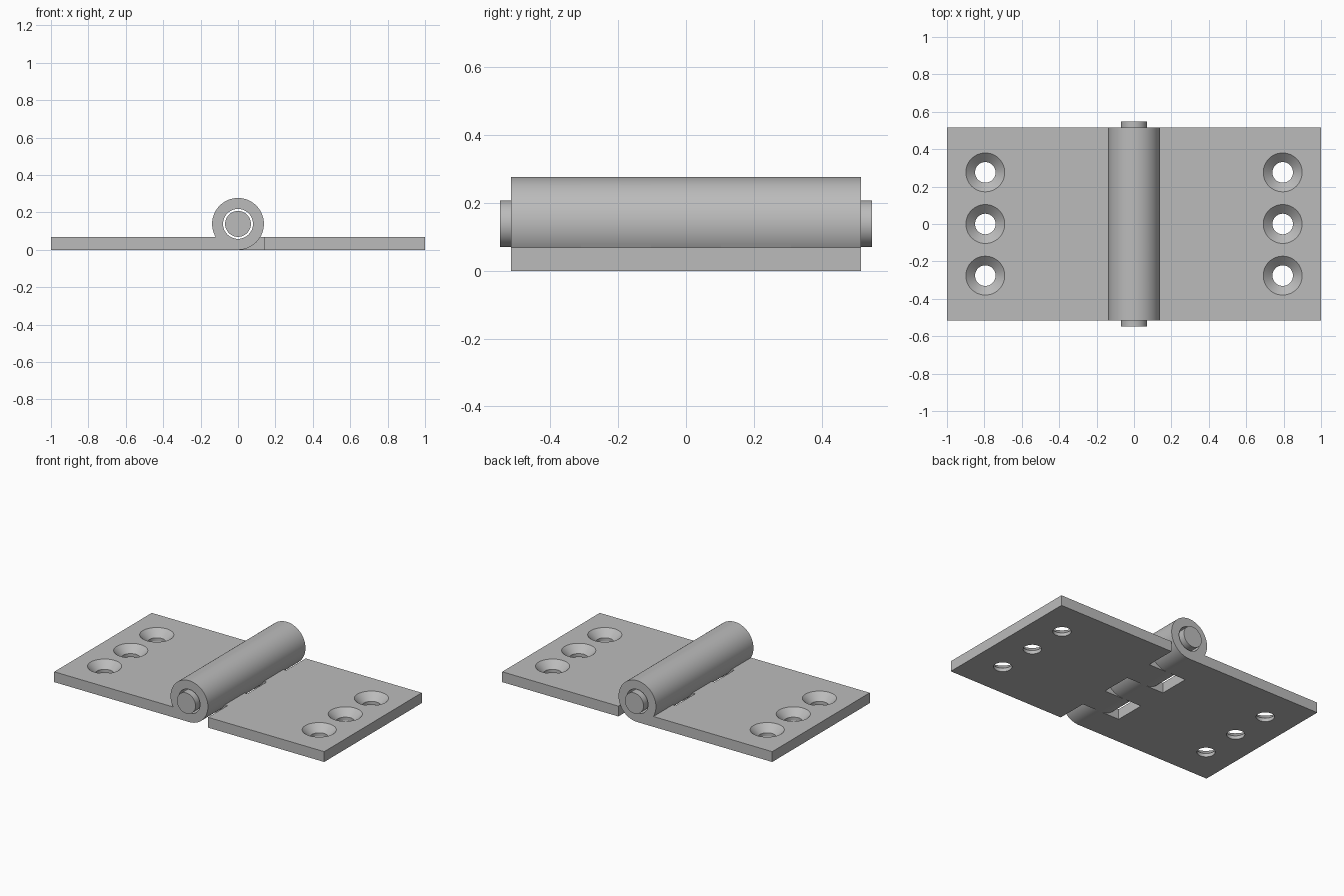
import bpy, bmesh, math
from mathutils import Matrix, Vector

cube = bpy.data.objects.get("Cube")
if cube:
    bpy.data.objects.remove(cube, do_unlink=True)

R = 0.1385          # barrel radius, also its axis height
T = R / 2           # leaf thickness
BORE, PIN = 0.08, 0.069
HALF = 0.516        # half width of the leaves
KNUCKLE = 2 * HALF / 5
HOLE_X, HOLE_Y = 0.795, 0.276

steel = bpy.data.materials.new("steel_grey")
steel.use_nodes = True
grey = (0.5, 0.5, 0.5, 1)
steel.diffuse_color = grey
steel.node_tree.nodes["Principled BSDF"].inputs["Base Color"].default_value = grey


def finish(name, bm):
    """Turn a bmesh into a steel object."""
    bmesh.ops.recalc_face_normals(bm, faces=bm.faces)
    mesh = bpy.data.meshes.new(name)
    bm.to_mesh(mesh)
    bm.free()
    mesh.materials.append(steel)
    obj = bpy.data.objects.new(name, mesh)
    bpy.context.collection.objects.link(obj)
    return obj


def activate(obj):
    bpy.ops.object.select_all(action='DESELECT')
    obj.select_set(True)
    bpy.context.view_layer.objects.active = obj


def smooth(obj):
    activate(obj)
    bpy.ops.object.shade_smooth_by_angle(angle=math.radians(30))


def rod(name, radius, length):
    """Cylinder along the hinge axis."""
    bm = bmesh.new()
    place = Matrix.Translation((0, 0, R)) @ Matrix.Rotation(math.pi / 2, 4, 'X')
    bmesh.ops.create_cone(bm, cap_ends=True, segments=64, radius1=radius,
                          radius2=radius, depth=length, matrix=place)
    return finish(name, bm)


def block(name, x0, x1, y0, y1):
    """Box cutter that clears the full height."""
    bm = bmesh.new()
    place = Matrix.Translation(((x0 + x1) / 2, (y0 + y1) / 2, R))
    bmesh.ops.create_cube(bm, size=1, matrix=place @ Matrix.Diagonal((x1 - x0, y1 - y0, 4 * R, 1)))
    return finish(name, bm)


def countersink(name, x, y):
    """Screw hole cutter: straight bore opening into a cone."""
    profile = [(0, -0.05), (0.055, -0.05), (0.055, 0.023), (0.104, T), (0.104, T + 0.05), (0, T + 0.05)]
    bm = bmesh.new()
    verts = [bm.verts.new((x + r, y, z)) for r, z in profile]
    edges = [bm.edges.new(pair) for pair in zip(verts, verts[1:])]
    bmesh.ops.spin(bm, geom=verts + edges, cent=(x, y, 0), axis=(0, 0, 1),
                   angle=2 * math.pi, steps=48)
    bmesh.ops.remove_doubles(bm, verts=bm.verts, dist=1e-4)
    return finish(name, bm)


def cut(obj, cutter):
    cutter.hide_render = True
    mod = obj.modifiers.new("cut", 'BOOLEAN')
    mod.operation = 'DIFFERENCE'
    mod.solver = 'EXACT'
    mod.object = cutter
    activate(obj)
    bpy.ops.object.modifier_apply(modifier=mod.name)
    bpy.data.objects.remove(cutter, do_unlink=True)


def leaf(name, side, gaps):
    """Flat plate rolled into a barrel, with gaps for the other leaf's knuckles."""
    steps = 60
    outline = [(1, 0)]
    for i in range(steps + 1):
        a = math.radians(-90 - 300 * i / steps)
        outline.append((R * math.cos(a), R + R * math.sin(a)))
    outline.append((1, T))
    bm = bmesh.new()
    face = bm.faces.new([bm.verts.new((side * x, -HALF, z)) for x, z in outline])
    new = bmesh.ops.extrude_face_region(bm, geom=[face])["geom"]
    bmesh.ops.translate(bm, vec=Vector((0, 2 * HALF, 0)),
                        verts=[v for v in new if isinstance(v, bmesh.types.BMVert)])
    obj = finish(name, bm)
    cut(obj, rod("bore_cutter", BORE, 3))
    for k in gaps:
        y0 = -HALF + k * KNUCKLE
        y1 = y0 + KNUCKLE
        # end gaps run past the edge of the plate
        y0 -= 0.1 if k == 0 else 0
        y1 += 0.1 if k == 4 else 0
        x0, x1 = sorted((side * 0.14, -side * 0.3))
        cut(obj, block("gap_cutter", x0, x1, y0, y1))
    for j in (-1, 0, 1):
        cut(obj, countersink("screw_hole_cutter", side * HOLE_X, j * HOLE_Y))
    smooth(obj)


# Leaves with interlocking knuckles
leaf("right_leaf", -1, (1, 3))
leaf("left_leaf", 1, (0, 2, 4))

# Hinge pin
smooth(rod("hinge_pin", PIN, 1.096))
